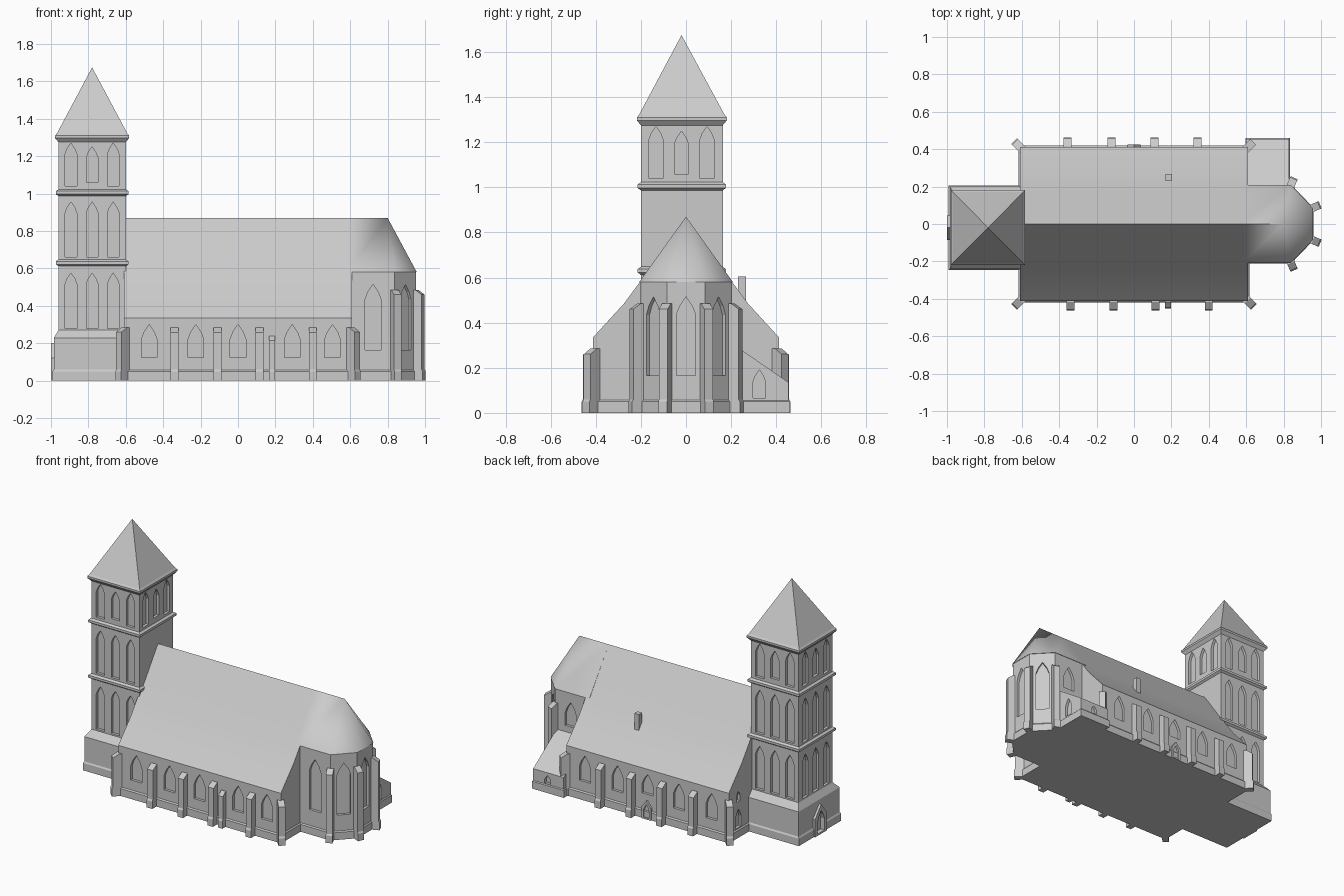
import bpy, bmesh, math
from mathutils import Matrix, Vector

if "Cube" in bpy.data.objects:
    bpy.data.objects.remove(bpy.data.objects["Cube"])

stone = bpy.data.materials.new("grey stone")
stone.diffuse_color = (0.6, 0.6, 0.6, 1)
stone.use_nodes = True
stone.node_tree.nodes["Principled BSDF"].inputs["Base Color"].default_value = stone.diffuse_color


def make(name, bm):
    bmesh.ops.recalc_face_normals(bm, faces=bm.faces)
    me = bpy.data.meshes.new(name)
    bm.to_mesh(me)
    bm.free()
    me.materials.append(stone)
    ob = bpy.data.objects.new(name, me)
    bpy.context.collection.objects.link(ob)
    return ob


def loft(name, rings):
    """Skin a stack of rings; a one-point ring closes to an apex."""
    bm = bmesh.new()
    vs = [[bm.verts.new(p) for p in r] for r in rings]
    for a, b in zip(vs, vs[1:]):
        n = len(a)
        for i in range(n):
            j = (i + 1) % n
            bm.faces.new((a[i], a[j], b[0]) if len(b) == 1 else (a[i], a[j], b[j], b[i]))
    bm.faces.new(vs[0])
    if len(vs[-1]) > 2:
        bm.faces.new(vs[-1])
    return make(name, bm)


def rect(x0, x1, y0, y1, z, grow=0):
    x0, x1, y0, y1 = x0 - grow, x1 + grow, y0 - grow, y1 + grow
    return [(x0, y0, z), (x1, y0, z), (x1, y1, z), (x0, y1, z)]


def frame(x, y, angle):
    """Local x = outward from a wall, local y = along it."""
    return Matrix.Translation((x, y, 0)) @ Matrix.Rotation(math.radians(angle), 4, 'Z')


def arch(w, z0, z1):
    """Pointed arch outline in (along, z)."""
    h, s = w / 2, z1 - min(w * 0.95, (z1 - z0) * 0.55)
    return [(-h, z0), (h, z0), (h, s), (h * 0.66, s + (z1 - s) * 0.48), (0, z1),
            (-h * 0.66, s + (z1 - s) * 0.48), (-h, s)]


def plate(m, outline, a, b):
    """Two rings of an outline between depths a and b of a wall frame."""
    return [[m @ Vector((d, y, z)) for y, z in outline] for d in (a, b)]


def carve(body, openings, depth=0.018):
    """Recess arched openings (x, y, angle, width, z0, z1) into a body."""
    bm = bmesh.new()
    for x, y, ang, w, z0, z1 in openings:
        r = [[bm.verts.new(p) for p in ring]
             for ring in plate(frame(x, y, ang), arch(w, z0, z1), -depth, 0.03)]
        n = len(r[0])
        for i in range(n):
            j = (i + 1) % n
            bm.faces.new((r[0][i], r[0][j], r[1][j], r[1][i]))
        bm.faces.new(r[0])
        bm.faces.new(r[1])
    cutter = make("opening_cutter", bm)
    cutter.hide_render = True
    mod = body.modifiers.new("openings", 'BOOLEAN')
    mod.operation, mod.solver, mod.object = 'DIFFERENCE', 'EXACT', cutter
    dg = bpy.context.evaluated_depsgraph_get()
    me = bpy.data.meshes.new_from_object(body.evaluated_get(dg))
    body.modifiers.clear()
    body.data = me
    bpy.data.objects.remove(cutter)


def buttress(name, x, y, ang, h, w=0.042, out=0.045):
    m = frame(x, y, ang)
    prof = [(-0.03, 0), (out + 0.006, 0), (out + 0.006, 0.05), (out, 0.06),
            (out, h - 0.025), (0.004, h), (-0.03, h)]
    loft(name, [[m @ Vector((d, s, z)) for d, z in prof] for s in (-w / 2, w / 2)])


# ---- tower ----
TX, TY = -0.78, -0.02
T = (-0.96, -0.60, -0.20, 0.163)
B = (-0.985, -0.60, -0.24, 0.20)
tower = loft("tower_walls", [rect(*T, 0), rect(*T, 1.30)])
cuts = []
for z0, z1, inset in ((0.28, 0.575, 0), (0.66, 0.955, 0), (1.04, 1.27, 0.02)):
    for o in (-0.113, 0, 0.113):
        i = inset if o == 0 else 0
        cuts += [(TX + o, T[2], -90, 0.062, z0 + i, z1 - i),
                 (TX + o, T[3], 90, 0.062, z0 + i, z1 - i),
                 (T[0], TY + o, 180, 0.062, z0 + i, z1 - i)]
        if inset:
            cuts.append((T[1], TY + o, 0, 0.062, z0 + i, z1 - i))
carve(tower, cuts)
base = loft("tower_base", [rect(*B, 0, 0.006), rect(*B, 0.05, 0.006), rect(*B, 0.06),
                           rect(*B, 0.228), rect(*T, 0.27)])
for z in (0.63, 1.005):
    loft("tower_string_course", [rect(*T, z - 0.018), rect(*T, z - 0.008, 0.014),
                                 rect(*T, z + 0.008, 0.014), rect(*T, z + 0.018)])
loft("tower_roof", [rect(*T, 1.275), rect(*T, 1.297, 0.018), rect(*T, 1.31, 0.018),
                    rect(*T, 1.322, 0.008), [(TX, TY, 1.675)]])
portal = loft("west_portal", plate(frame(B[0], TY, 180),
              [(-0.065, 0), (0.065, 0), (0.065, 0.12), (0, 0.20), (-0.065, 0.12)], -0.03, 0.015))
for part in (base, portal):
    carve(part, [(-1.0, TY, 180, 0.075, 0.012, 0.16)], 0.03)

# ---- nave with kinked roof ----
half = [(0.412, 0), (0.412, 0.335), (0.275, 0.485), (0.205, 0.58)]
prof = half + [(0, 0.87)] + [(-y, z) for y, z in reversed(half)]
nave = loft("nave", [[(x, y, z) for y, z in prof] for x in (-0.61, 0.61)])
cuts = [(x, -0.412, -90, 0.083, 0.125, 0.30) for x in (-0.475, -0.225, 0, 0.29, 0.505)]
cuts += [(x, 0.412, 90, 0.083, 0.165 if x == 0 else 0.125, 0.30)
         for x in (-0.48, -0.235, 0, 0.225, 0.47)]
for s in (-1, 1):
    cuts += [(-0.61, s * 0.31, 180, 0.06, 0.065, 0.19), (-0.61, s * 0.31, 180, 0.035, 0.24, 0.31)]
carve(nave, cuts)
N = (-0.61, 0.61, -0.412, 0.412)
loft("nave_plinth", [rect(*N, 0, 0.007), rect(*N, 0.05, 0.007), rect(*N, 0.058)])
door = loft("north_door_surround", plate(frame(0, 0.412, 90),
            [(-0.035, 0), (0.035, 0), (0.035, 0.08), (0, 0.125), (-0.035, 0.08)], -0.02, 0.014))
carve(door, [(0, 0.426, 90, 0.04, 0.01, 0.10)], 0.012)
loft("chimney", [rect(0.168, 0.202, 0.23, 0.266, z) for z in (0.45, 0.605)])

# ---- nave buttresses ----
for x in (-0.34, -0.11, 0.115, 0.40):
    buttress("south_buttress", x, -0.412, -90, 0.283)
buttress("small_south_buttress", 0.182, -0.412, -90, 0.24, 0.034, 0.034)
for x in (-0.355, -0.12, 0.11, 0.34):
    buttress("north_buttress", x, 0.412, 90, 0.283)
for sx in (-1, 1):
    for sy in (-1, 1):
        buttress("corner_buttress", sx * 0.605, sy * 0.407, math.degrees(math.atan2(sy, sx)), 0.285)

# ---- polygonal apse ----
def apse_ring(z, g=0):
    return [(0.58, -0.205 - g, z), (0.838 + g * 0.4, -0.205 - g, z), (0.953 + g, -0.085 - g * 0.4, z),
            (0.953 + g, 0.085 + g * 0.4, z), (0.838 + g * 0.4, 0.205 + g, z), (0.58, 0.205 + g, z)]

walls = loft("apse_walls", [apse_ring(0), apse_ring(0.58)])
carve(walls, [(0.722, -0.205, -90, 0.085, 0.165, 0.515), (0.722, 0.205, 90, 0.085, 0.35, 0.515),
              (0.8955, -0.145, -46, 0.085, 0.165, 0.515), (0.8955, 0.145, 46, 0.085, 0.165, 0.515),
              (0.953, 0, 0, 0.085, 0.165, 0.515)])
loft("apse_plinth", [apse_ring(0, 0.006), apse_ring(0.05, 0.006), apse_ring(0.058)])
bm = bmesh.new()
e = [bm.verts.new(p) for p in apse_ring(0.58, 0.003)]
r0, r1 = bm.verts.new((0.58, 0, 0.87)), bm.verts.new((0.80, 0, 0.87))
for f in ((e[0], e[1], r1, r0), (e[1], e[2], r1), (e[2], e[3], r1), (e[3], e[4], r1),
          (e[4], e[5], r0, r1), (e[5], e[0], r0), e):
    bm.faces.new(f)
apse_roof = make("apse_roof", bm)
for s in (-1, 1):
    buttress("apse_buttress", 0.838, s * 0.205, s * 67, 0.485, 0.042, 0.04)
    buttress("apse_buttress", 0.953, s * 0.085, s * 23, 0.485, 0.042, 0.04)

# ---- lean-to vestry ----
lean = [(0.18, 0), (0.455, 0), (0.455, 0.135), (0.18, 0.325)]
vestry = loft("vestry", [[(x, y, z) for y, z in lean] for x in (0.60, 0.828)])
carve(vestry, [(0.828, 0.325, 0, 0.055, 0.065, 0.19), (0.72, 0.455, 90, 0.045, 0.06, 0.115)])
V = (0.60, 0.828, 0.19, 0.455)
loft("vestry_plinth", [rect(*V, 0, 0.005), rect(*V, 0.05, 0.005), rect(*V, 0.056)])

# ---- soft shading over the shallow roof folds ----
for ob in (nave, apse_roof):
    bpy.ops.object.select_all(action='DESELECT')
    ob.select_set(True)
    bpy.context.view_layer.objects.active = ob
    bpy.ops.object.shade_smooth_by_angle(angle=math.radians(45 if ob is apse_roof else 15))
